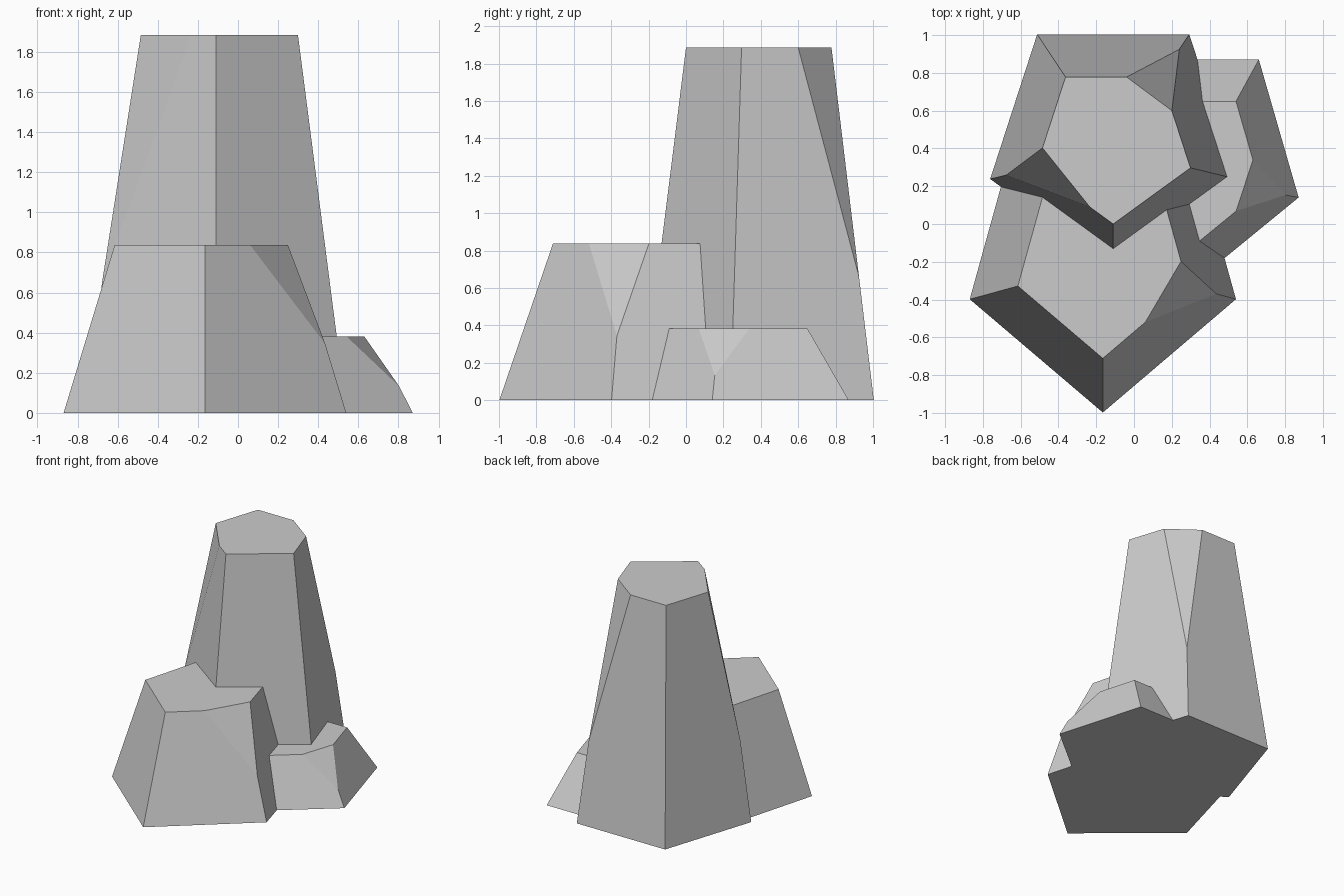
import bpy, bmesh, math
from mathutils import Vector

if "Cube" in bpy.data.objects:
    bpy.data.objects.remove(bpy.data.objects["Cube"])


def ring(cx, cy, rx, ry, z):
    # pentagon, counter-clockwise, starting at the front corner
    return [Vector((cx + rx * math.cos(math.radians(a)),
                    cy + ry * math.sin(math.radians(a)), z))
            for a in range(-90, 270, 72)]


def rock(name, base, top, height, chips):
    """Tapered pentagonal column. chips: corner -> (share of previous top edge,
    share of next top edge, share of height) removed by a triangular facet."""
    low, high = ring(*base, 0), ring(*top, height)
    bm = bmesh.new()
    corners = []
    for i in range(5):
        bottom = bm.verts.new(low[i])
        if i in chips:
            p, n, d = chips[i]
            left = bm.verts.new(high[i].lerp(high[i - 1], p))
            right = bm.verts.new(high[i].lerp(high[(i + 1) % 5], n))
            apex = bm.verts.new(high[i].lerp(low[i], d))
            bm.faces.new((left, apex, right))
            corners.append((bottom, [apex], left, right))
        else:
            v = bm.verts.new(high[i])
            corners.append((bottom, [], v, v))
    # side faces
    for i in range(5):
        a, b = corners[i], corners[(i + 1) % 5]
        bm.faces.new([a[0], b[0]] + b[1] + [b[2], a[3]] + a[1])
    # top and bottom caps
    cap = []
    for c in corners:
        cap += [c[2]] if c[2] is c[3] else [c[2], c[3]]
    bm.faces.new(cap)
    bm.faces.new([c[0] for c in reversed(corners)])
    bmesh.ops.recalc_face_normals(bm, faces=bm.faces[:])
    mesh = bpy.data.meshes.new(name)
    bm.to_mesh(mesh)
    bm.free()
    obj = bpy.data.objects.new(name, mesh)
    bpy.context.collection.objects.link(obj)
    return obj


# tall rear column, chipped at back right and left
rock("tall_rock", (-0.11, 0.45, 0.685, 0.685), (-0.11, 0.43, 0.43, 0.43), 1.885,
     {2: (0.37, 0.36, 0.65), 4: (0.22, 0.70, 0.65)})
# medium front column, chipped at the right
rock("medium_rock", (-0.165, -0.13, 0.741, 0.868), (-0.165, -0.157, 0.473, 0.554), 0.838,
     {1: (0.50, 0.21, 0.59)})
# small side column, chipped at the right
rock("small_rock", (0.32, 0.342, 0.58, 0.653), (0.32, 0.309, 0.374, 0.421), 0.382,
     {1: (0.38, 0.34, 0.65)})
